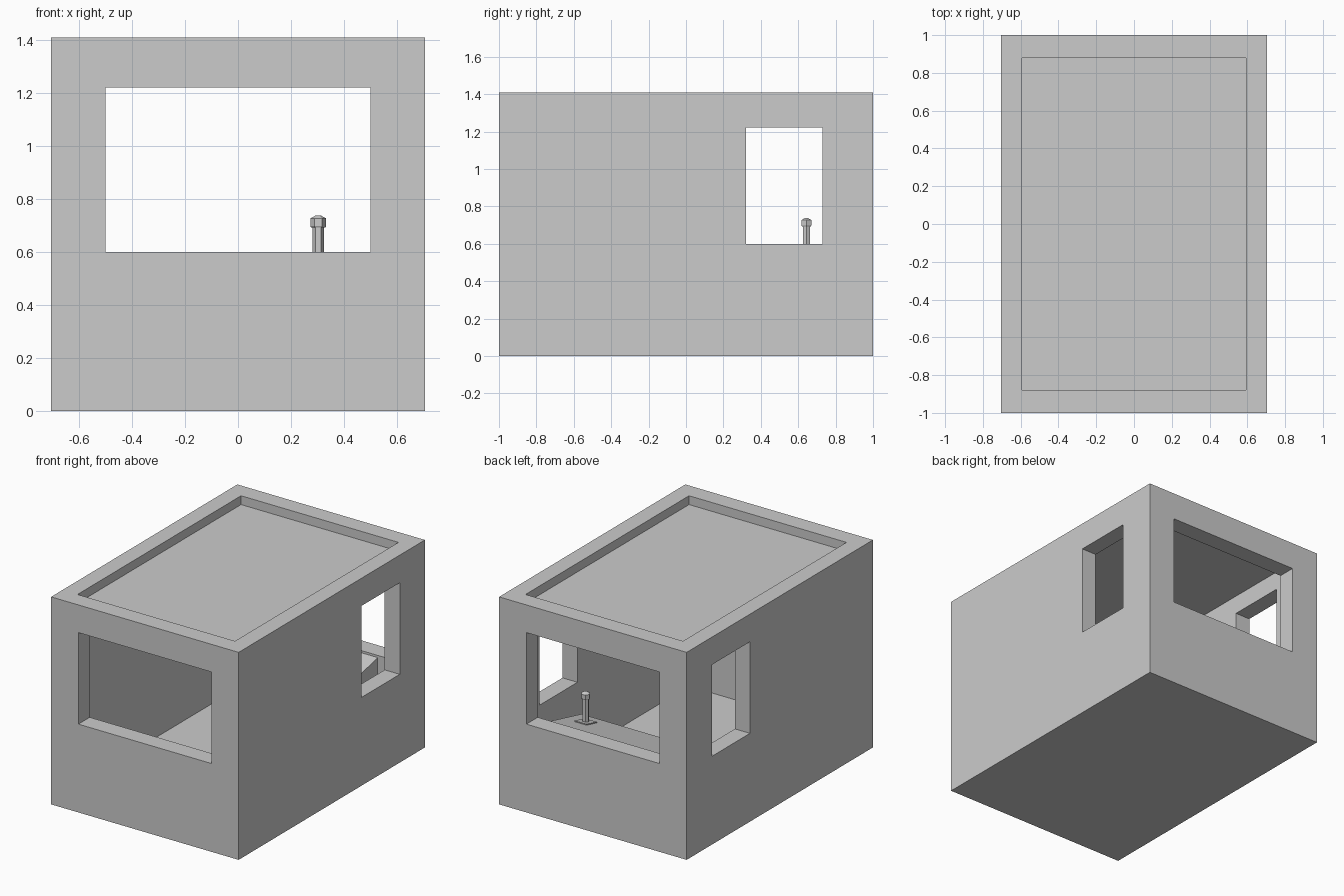
import bpy
import bmesh
from math import cos, sin, pi

if "Cube" in bpy.data.objects:
    bpy.data.objects.remove(bpy.data.objects["Cube"])

W, L, H = 0.705, 1.0, 1.41        # half width, half length, height
IW, IL = 0.592, 0.878             # inner half sizes
FLOOR, ROOF = 0.116, 1.35


def make(name, verts, faces):
    mesh = bpy.data.meshes.new(name)
    mesh.from_pydata(verts, [], faces)
    bm = bmesh.new()
    bm.from_mesh(mesh)
    bmesh.ops.recalc_face_normals(bm, faces=bm.faces)
    bm.to_mesh(mesh)
    bm.free()
    obj = bpy.data.objects.new(name, mesh)
    bpy.context.collection.objects.link(obj)
    return obj


def prism(name, profile, x0, x1):
    """Extrude a (y, z) profile along x."""
    n = len(profile)
    verts = [(x, y, z) for x in (x0, x1) for y, z in profile]
    faces = [tuple(range(n)), tuple(range(n, 2 * n))]
    faces += [(i, (i + 1) % n, n + (i + 1) % n, n + i) for i in range(n)]
    return make(name, verts, faces)


def box(name, x0, x1, y0, y1, z0, z1):
    return prism(name, [(y0, z0), (y1, z0), (y1, z1), (y0, z1)], x0, x1)


def cut(obj, cutter):
    mod = obj.modifiers.new("cut", 'BOOLEAN')
    mod.operation = 'DIFFERENCE'
    mod.solver = 'EXACT'
    mod.object = cutter
    cutter.hide_render = True
    bpy.context.view_layer.objects.active = obj
    bpy.ops.object.modifier_apply(modifier=mod.name)
    bpy.data.objects.remove(cutter)


def lathe(name, profile, cx, cy, sides=6):
    """Revolve (radius, z) points into a low-poly turned part."""
    verts = [(cx + r * cos(2 * pi * i / sides), cy + r * sin(2 * pi * i / sides), z)
             for r, z in profile for i in range(sides)]
    faces = [tuple(range(sides)), tuple(range(len(verts) - sides, len(verts)))]
    for k in range(len(profile) - 1):
        for i in range(sides):
            a, b = k * sides + i, k * sides + (i + 1) % sides
            faces.append((a, b, b + sides, a + sides))
    return make(name, verts, faces)


# Cabin shell: hollow box with end windows and side windows
shell = box("cabin_shell", -W, W, -L, L, 0, H)
cut(shell, box("interior_cutter", -IW, IW, -IL, IL, FLOOR, H + 0.5))
cut(shell, box("end_window_cutter", -0.5, 0.5, -1.5, 1.5, 0.6, 1.222))
cut(shell, box("side_window_cutter", -1.5, 1.5, 0.32, 0.73, 0.6, 1.222))

# Thin roof panel sunk below the rim
make("roof_panel", [(-IW, -IL, ROOF), (IW, -IL, ROOF), (IW, IL, ROOF), (-IW, IL, ROOF)],
     [(0, 1, 2, 3)])

# Sloped control desk against the back wall
prism("control_desk", [(0.5, FLOOR), (IL, FLOOR), (IL, 0.585), (0.5, 0.495)], -0.435, 0.435)

# Control lever with its base plate and faceted knob
LX, LY = 0.303, 0.644
prism("lever_plate", [(LY - 0.055, 0.51), (LY + 0.055, 0.535),
                      (LY + 0.055, 0.549), (LY - 0.055, 0.523)], LX - 0.045, LX + 0.045)
lathe("lever_stem", [(0.021, 0.52), (0.021, 0.7)], LX, LY)
lathe("lever_knob", [(0.026, 0.692), (0.03, 0.698), (0.03, 0.727), (0.008, 0.739)], LX, LY)
